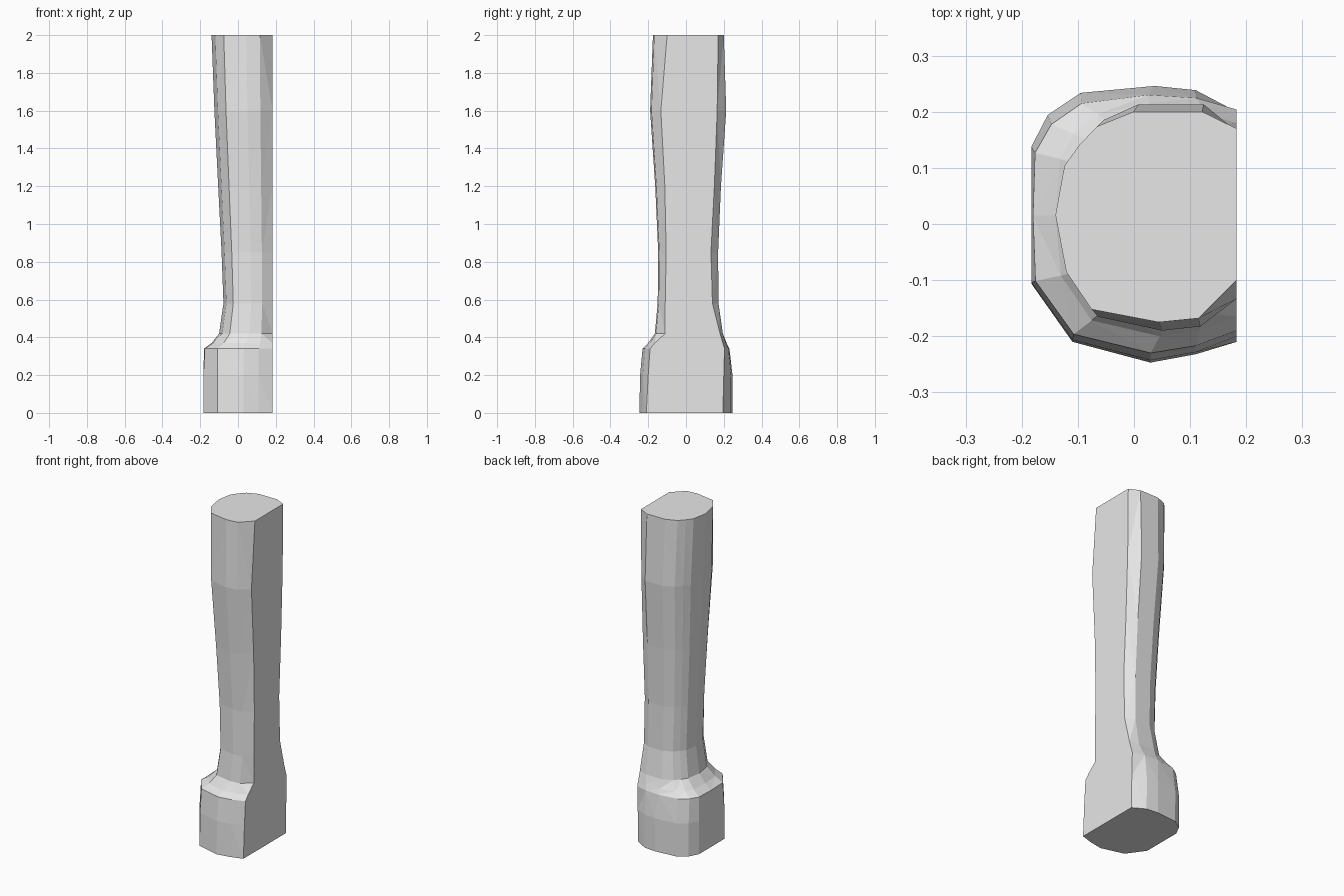
import bpy
import bmesh

# Remove the default cube only
default_cube = bpy.data.objects.get("Cube")
if default_cube:
    bpy.data.objects.remove(default_cube, do_unlink=True)

WALL_X = 0.183  # plane of the flat cut side


def make_material(name, colour):
    material = bpy.data.materials.new(name)
    material.use_nodes = True
    material.diffuse_color = colour
    shader = material.node_tree.nodes["Principled BSDF"]
    shader.inputs["Base Color"].default_value = colour
    return material


# Cross-sections from the front wall corner round to the back wall corner:
# depth from the rounded side (0) to the wall (1), then front (-) / back (+) reach
SHAFT = [(.79, -.96), (.57, -1), (.2, -.87), (.06, -.49), (0, .08),
         (.05, .52), (.13, .7), (.23, .87), (.43, 1), (.81, 1)]
FOOT = [(.8, -.94), (.58, -1), (.2, -.85), (0, -.43), (0, .06),
        (0, .56), (.08, .79), (.24, .95), (.6, 1), (.8, .97)]

# Height, rounded side, front, back, front wall corner, back wall corner, foot share
LEVELS = [
    (0, -.183, -.247, .245, -.21, .195, 1),
    (.2, -.183, -.243, .246, -.2, .2, 1),
    (.34, -.18, -.23, .23, -.19, .204, .8),
    (.37, -.14, -.2, .215, -.165, .195, .5),
    (.42, -.1, -.165, .195, -.11, .18, 0),
    (.58, -.077, -.15, .172, -.11, .14, 0),
    (.85, -.087, -.147, .17, -.105, .132, 0),
    (1.2, -.105, -.163, .185, -.112, .15, 0),
    (1.6, -.125, -.19, .213, -.133, .165, 0),
    (2, -.14, -.175, .2, -.1, .17, 0),
]


def make_ring(bm, height, side, front, back, wall_front, wall_back, share):
    """Blend the two cross-sections and fit them to the extents of this level."""
    points = [(WALL_X, wall_front)]
    for (shaft_u, shaft_v), (foot_u, foot_v) in zip(SHAFT, FOOT):
        u = shaft_u + (foot_u - shaft_u) * share
        v = shaft_v + (foot_v - shaft_v) * share
        reach = back if v > 0 else -front
        points.append((side + (WALL_X - side) * u, v * reach))
    points.append((WALL_X, wall_back))
    return [bm.verts.new((x, y, height)) for x, y in points]


# Loft the levels into one faceted half column
bm = bmesh.new()
rings = [make_ring(bm, *level) for level in LEVELS]
facets = []
for lower, upper in zip(rings, rings[1:]):
    count = len(lower)
    for i in range(count):
        j = (i + 1) % count
        facets.append(bm.faces.new((lower[i], lower[j], upper[j], upper[i])))
bmesh.ops.triangulate(bm, faces=facets)

# Close the foot and the top
bm.faces.new(rings[0])
bm.faces.new(rings[-1])
bmesh.ops.recalc_face_normals(bm, faces=bm.faces)

mesh = bpy.data.meshes.new("half_column")
bm.to_mesh(mesh)
bm.free()
mesh.materials.append(make_material("light_grey_stone", (.8, .8, .8, 1)))
column = bpy.data.objects.new("half_column", mesh)
bpy.context.collection.objects.link(column)
